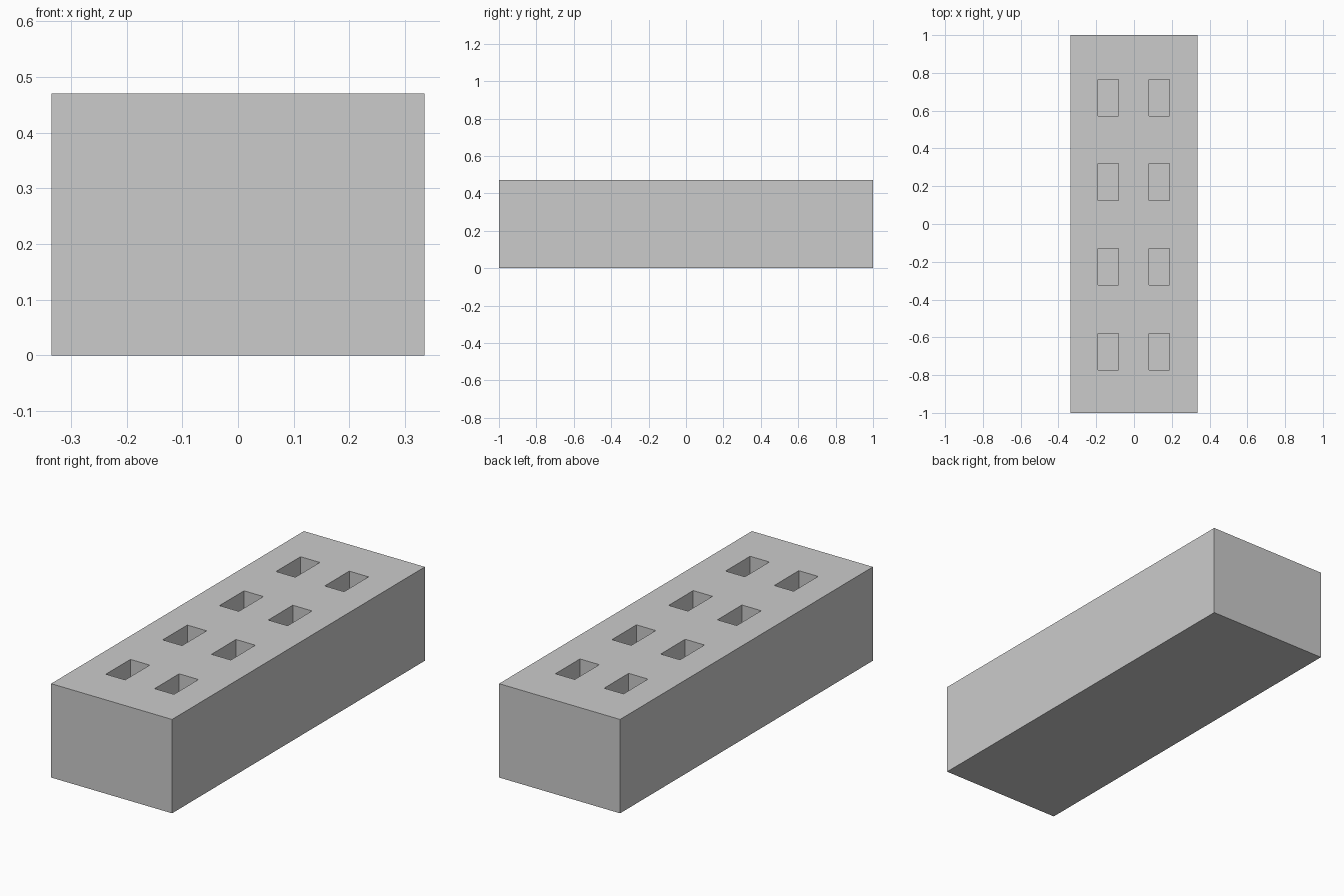
import bpy
import bmesh

if "Cube" in bpy.data.objects:
    bpy.data.objects.remove(bpy.data.objects["Cube"])

HALF_X, HALF_Y, HEIGHT, DEPTH = 0.335, 1.0, 0.47, 0.30
HOLE_X = [(-0.19, -0.083), (0.08, 0.187)]
HOLE_Y = [(y - 0.097, y + 0.097) for y in (-0.677, -0.227, 0.222, 0.669)]

# Grid lines of the top face: outer edges plus the sides of every hole
xs = [-HALF_X] + [v for pair in HOLE_X for v in pair] + [HALF_X]
ys = [-HALF_Y] + [v for pair in HOLE_Y for v in pair] + [HALF_Y]

bm = bmesh.new()


def quad(*points):
    bm.faces.new([bm.verts.new(p) for p in points])


def walls(x0, x1, y0, y1, z0, z1):
    ring = [(x0, y0), (x1, y0), (x1, y1), (x0, y1)]
    for (ax, ay), (bx, by) in zip(ring, ring[1:] + ring[:1]):
        quad((ax, ay, z0), (bx, by, z0), (bx, by, z1), (ax, ay, z1))


def level(x0, x1, y0, y1, z):
    quad((x0, y0, z), (x1, y0, z), (x1, y1, z), (x0, y1, z))


# Outer sides and underside
walls(-HALF_X, HALF_X, -HALF_Y, HALF_Y, 0, HEIGHT)
level(-HALF_X, HALF_X, -HALF_Y, HALF_Y, 0)

# Top face with eight rectangular pockets
for i in range(len(xs) - 1):
    for j in range(len(ys) - 1):
        cell = (xs[i], xs[i + 1], ys[j], ys[j + 1])
        if i % 2 and j % 2:
            walls(*cell, HEIGHT - DEPTH, HEIGHT)
            level(*cell, HEIGHT - DEPTH)
        else:
            level(*cell, HEIGHT)

# Weld, close the grid seams on the outer edges, and merge flat faces
bmesh.ops.remove_doubles(bm, verts=bm.verts, dist=1e-5)
rim = [e for e in bm.edges if len(e.link_faces) == 1
       and e.calc_length() > 2 * HALF_X - 1e-4]
for edge in rim:
    side = edge.link_faces[0]
    a, b = edge.verts
    axis = 0 if abs(a.co.x - b.co.x) > 1e-4 else 1
    between = [v for v in bm.verts if abs(v.co.z - HEIGHT) < 1e-5
               and abs(v.co[1 - axis] - a.co[1 - axis]) < 1e-5
               and v not in (a, b)]
    loop = list(side.verts)
    k = next(n for n in range(4) if {loop[n], loop[(n + 1) % 4]} == {a, b})
    start = loop[k]
    between.sort(key=lambda v: abs(v.co[axis] - start.co[axis]))
    bm.faces.remove(side)
    bm.edges.remove(edge)
    bm.faces.new(loop[:k + 1] + between + loop[k + 1:])
bmesh.ops.recalc_face_normals(bm, faces=bm.faces)
bmesh.ops.dissolve_limit(bm, angle_limit=0.01, verts=bm.verts, edges=bm.edges)

mesh = bpy.data.meshes.new("perforated_brick")
bm.to_mesh(mesh)
bm.free()
brick = bpy.data.objects.new("perforated_brick", mesh)
bpy.context.collection.objects.link(brick)
